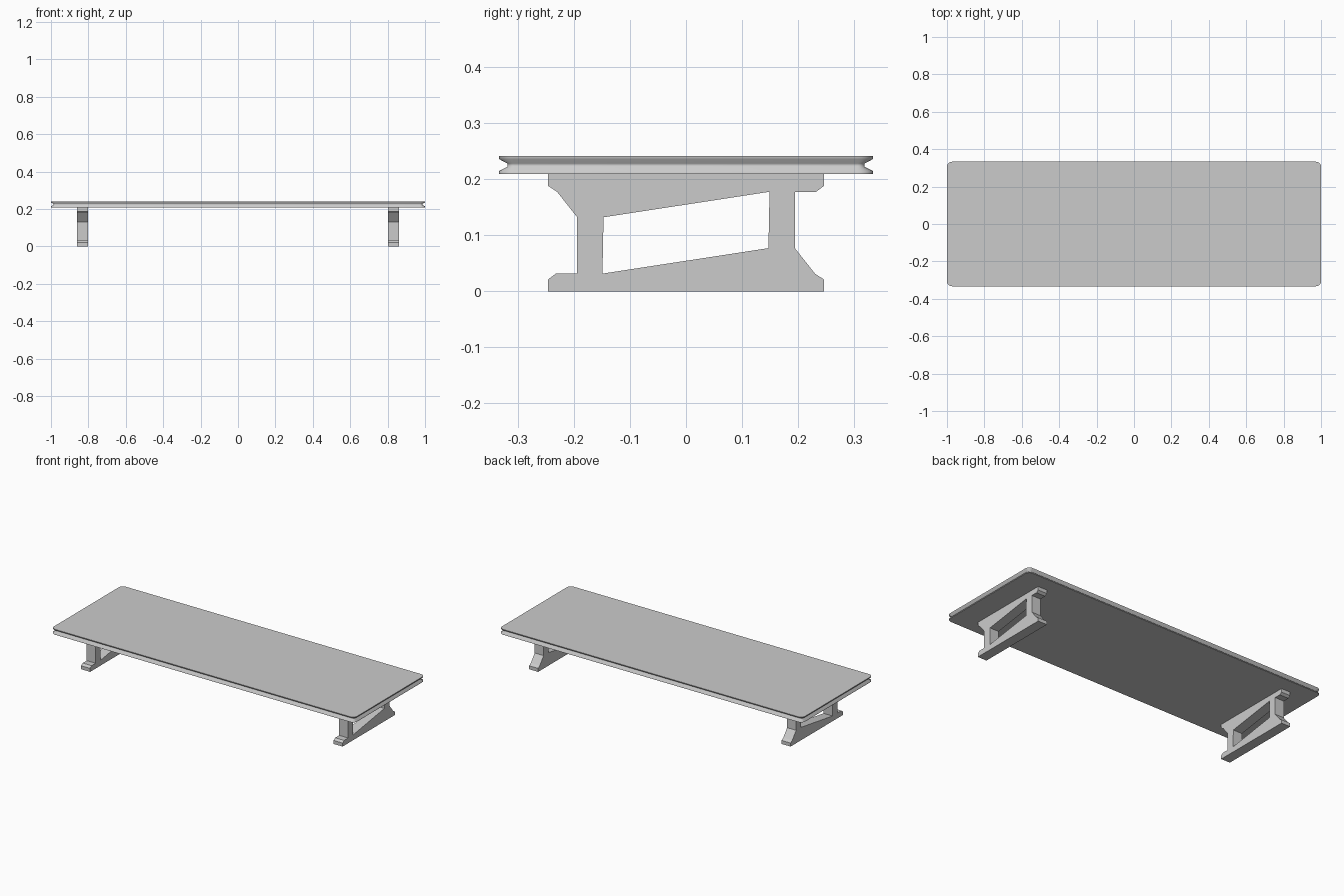
import bpy, bmesh
from math import cos, sin, pi, radians
from mathutils import Vector

if "Cube" in bpy.data.objects:
    bpy.data.objects.remove(bpy.data.objects["Cube"])


def make_object(name, bm):
    bmesh.ops.recalc_face_normals(bm, faces=bm.faces[:])
    mesh = bpy.data.meshes.new(name)
    bm.to_mesh(mesh)
    bm.free()
    ob = bpy.data.objects.new(name, mesh)
    bpy.context.collection.objects.link(ob)
    return ob


def rounded_rect(hx, hy, r, z, seg=6):
    pts = []
    for q, (sx, sy) in enumerate([(1, 1), (-1, 1), (-1, -1), (1, -1)]):
        for i in range(seg + 1):
            a = (q + i / seg) * pi / 2
            pts.append((sx * (hx - r) + r * cos(a), sy * (hy - r) + r * sin(a), z))
    return pts


# Table top: rounded slab with a groove running round its edge (inset, z)
def table_top():
    bm = bmesh.new()
    section = [(0, 0.209), (0, 0.2145), (0.0145, 0.222),
               (0.0145, 0.228), (0, 0.2355), (0, 0.241)]
    rings = [[bm.verts.new(p) for p in rounded_rect(1 - d, 0.333 - d, 0.027 - d, z)]
             for d, z in section]
    for a, b in zip(rings, rings[1:]):
        for i in range(len(a)):
            j = (i + 1) % len(a)
            bm.faces.new((a[i], a[j], b[j], b[i]))
    bm.faces.new(rings[0][::-1])
    bm.faces.new(rings[-1])
    ob = make_object("table_top", bm)
    bpy.context.view_layer.objects.active = ob
    ob.select_set(True)
    bpy.ops.object.shade_smooth_by_angle(angle=radians(70))
    ob.select_set(False)


# Trestle leg: half outline and half hole, repeated by a half turn about its centre
def trestle_leg(name, x0, x1):
    height = 0.209
    outline = [(-0.246, 0), (0.246, 0), (0.246, 0.021), (0.230, 0.0315),
               (0.194, 0.077), (0.194, 0.1775), (0.232, 0.1775), (0.246, 0.188)]
    hole = [(-0.149, 0.0315), (0.147, 0.077)]
    bm = bmesh.new()
    edges = []
    for half in (outline, hole):
        loop = half + [(-y, height - z) for y, z in half]
        vs = [bm.verts.new((x0, y, z)) for y, z in loop]
        edges += [bm.edges.new((vs[i - 1], vs[i])) for i in range(len(vs))]
    bmesh.ops.triangle_fill(bm, edges=edges, use_beauty=True)
    ext = bmesh.ops.extrude_face_region(bm, geom=bm.faces[:], use_keep_orig=True)
    moved = [g for g in ext["geom"] if isinstance(g, bmesh.types.BMVert)]
    bmesh.ops.translate(bm, verts=moved, vec=Vector((x1 - x0, 0, 0)))
    bmesh.ops.dissolve_limit(bm, angle_limit=radians(1),
                             verts=bm.verts[:], edges=bm.edges[:])
    make_object(name, bm)


table_top()
trestle_leg("right_leg", 0.803, 0.862)
trestle_leg("left_leg", -0.862, -0.803)
